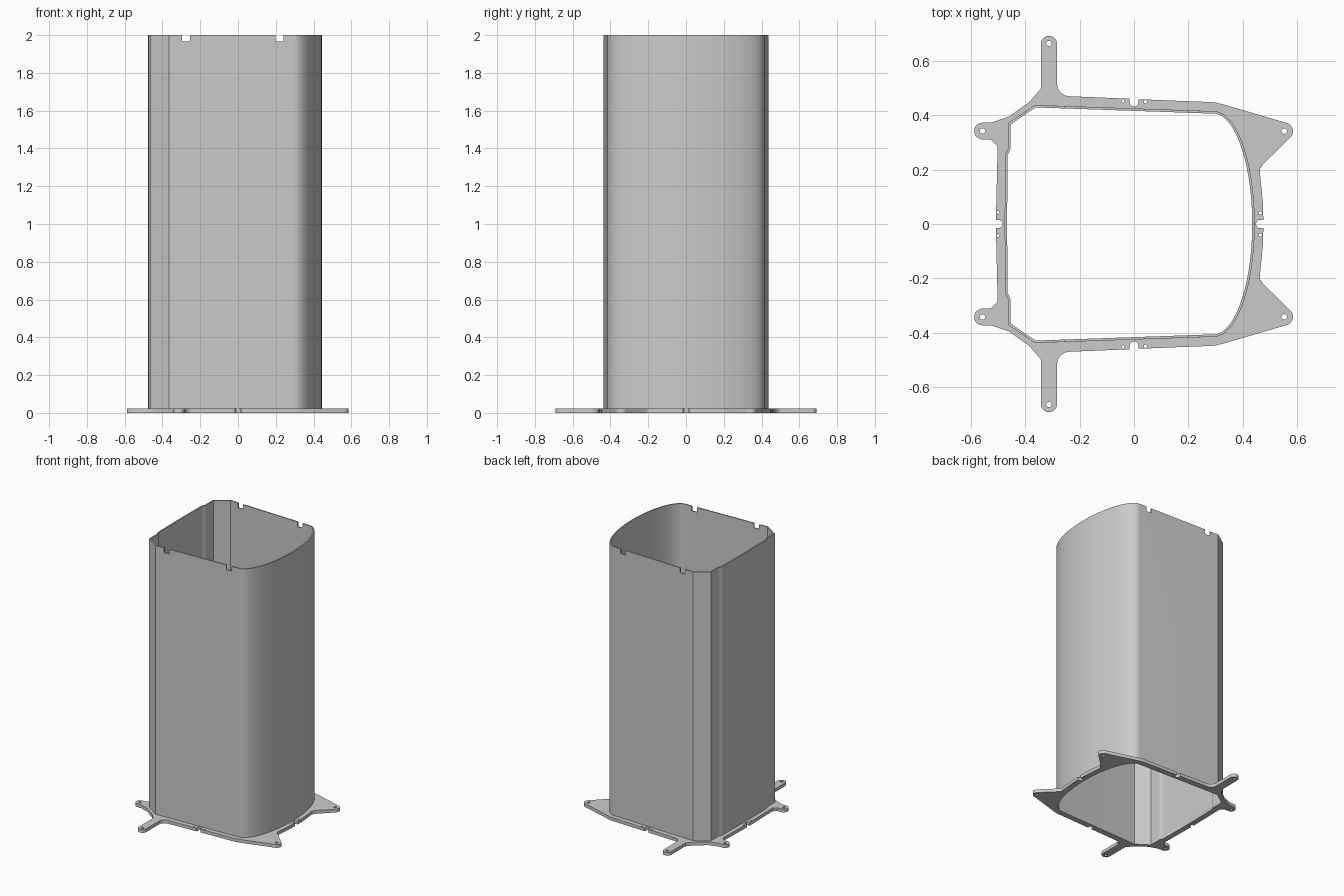
import bpy
import bmesh
from math import sin, cos, pi, radians
from mathutils import Vector, Matrix

cube = bpy.data.objects.get("Cube")
if cube:
    bpy.data.objects.remove(cube, do_unlink=True)

grey = bpy.data.materials.new("plain_grey")
grey.use_nodes = True
colour = (0.6, 0.6, 0.6, 1)
grey.diffuse_color = colour
grey.node_tree.nodes["Principled BSDF"].inputs["Base Color"].default_value = colour


def arc(cx, cy, r, start, end, steps=10):
    """Points on a circular arc, angles in degrees."""
    angles = [radians(start + (end - start) * i / steps) for i in range(steps + 1)]
    return [(cx + r * cos(a), cy + r * sin(a)) for a in angles]


def mirrored(half):
    """Close a half outline by mirroring it front to back."""
    return half + [(x, -y) for x, y in reversed(half) if abs(y) > 1e-5]


def inset(loop, d):
    """Offset a counter-clockwise outline inwards with mitred corners."""
    pts = [Vector(p) for p in loop]
    result = []
    for i, p in enumerate(pts):
        a = (p - pts[i - 1]).normalized()
        b = (pts[(i + 1) % len(pts)] - p).normalized()
        na, nb = Vector((-a.y, a.x)), Vector((-b.y, b.x))
        result.append(tuple(p + (na + nb) * d / (1 + na.dot(nb))))
    return result


def extruded(name, loops, z0, z1):
    """Fill nested outlines and extrude them from z0 to z1."""
    curve = bpy.data.curves.new(name, "CURVE")
    curve.dimensions = "2D"
    curve.fill_mode = "BOTH"
    curve.extrude = (z1 - z0) / 2
    for loop in loops:
        spline = curve.splines.new("POLY")
        spline.points.add(len(loop) - 1)
        for point, (x, y) in zip(spline.points, loop):
            point.co = (x, y, 0, 1)
        spline.use_cyclic_u = True
    temp = bpy.data.objects.new(name + "_outline", curve)
    bpy.context.collection.objects.link(temp)
    bpy.context.view_layer.update()
    mesh = bpy.data.meshes.new_from_object(temp.evaluated_get(bpy.context.evaluated_depsgraph_get()))
    bpy.data.objects.remove(temp, do_unlink=True)
    bm = bmesh.new()
    bm.from_mesh(mesh)
    bmesh.ops.remove_doubles(bm, verts=bm.verts, dist=1e-5)
    bmesh.ops.translate(bm, verts=bm.verts, vec=(0, 0, (z0 + z1) / 2))
    bmesh.ops.recalc_face_normals(bm, faces=bm.faces)
    bm.to_mesh(mesh)
    bm.free()
    mesh.materials.clear()
    mesh.materials.append(grey)
    obj = bpy.data.objects.new(name, mesh)
    bpy.context.collection.objects.link(obj)
    return obj


def smooth(obj, angle):
    bpy.ops.object.select_all(action="DESELECT")
    obj.select_set(True)
    bpy.context.view_layer.objects.active = obj
    bpy.ops.object.shade_smooth_by_angle(angle=radians(angle))


# Tube cross-section: elliptical bow on one side, stepped flat on the other
bow = [(0.295 + 0.149 * cos(i * pi / 48), 0.415 * sin(i * pi / 48)) for i in range(25)]
tube_outer = mirrored(bow + [(-0.365, 0.438), (-0.463, 0.371), (-0.463, 0.28),
                             (-0.474, 0.255), (-0.476, 0)])
tube_inner = inset(tube_outer, 0.009)

# Base plate outline with mounting ears and cable notches
plate_half = (
    arc(0.464, 0, 0.015, 180, 90, 6) + [(0.476, 0.015), (0.474, 0.08), (0.463, 0.19)]
    + [(0.464, 0.203), (0.475, 0.22)]
    + arc(0.553, 0.341, 0.032, -48, 73)
    + [(0.325, 0.441), (0.30, 0.447), (0.27, 0.449), (0.016, 0.459)]
    + arc(0, 0.448, 0.016, 0, -180, 10) + [(-0.016, 0.461)]
    + arc(-0.237, 0.516, 0.046, 270, 180, 8)
    + arc(-0.313, 0.662, 0.03, 0, 180)
    + [(-0.343, 0.498), (-0.384, 0.45), (-0.46, 0.395), (-0.527, 0.373)]
    + arc(-0.557, 0.342, 0.031, 90, 270)
    + [(-0.528, 0.311), (-0.504, 0.289), (-0.502, 0.28), (-0.508, 0.015)]
    + arc(-0.498, 0, 0.015, 90, 0, 6))
holes = [(0.553, 0.341, 0.01), (-0.313, 0.664, 0.01), (-0.557, 0.342, 0.01),
         (0.465, 0.04, 0.006), (-0.5, 0.042, 0.006),
         (-0.04, 0.452, 0.006), (0.042, 0.45, 0.006)]
hole_loops = [arc(x, s * y, r, 0, 345, 23) for x, y, r in holes for s in (1, -1)]
base_plate = extruded("base_plate", [mirrored(plate_half), tube_inner] + hole_loops, 0, 0.024)
smooth(base_plate, 25)

# Tube wall
tube = extruded("tube_wall", [tube_outer, tube_inner], 0.022, 2)

# Notches through the front and back of the top rim
bm = bmesh.new()
for x in (-0.276, 0.219):
    bmesh.ops.create_cube(bm, size=1, matrix=Matrix.Translation((x, 0, 2.015))
                          @ Matrix.Diagonal((0.042, 1.2, 0.1, 1)))
cutter_mesh = bpy.data.meshes.new("notch_cutter")
bm.to_mesh(cutter_mesh)
bm.free()
cutter = bpy.data.objects.new("notch_cutter", cutter_mesh)
bpy.context.collection.objects.link(cutter)
cut = tube.modifiers.new("rim_notches", "BOOLEAN")
cut.operation = "DIFFERENCE"
cut.solver = "EXACT"
cut.object = cutter
bpy.ops.object.select_all(action="DESELECT")
tube.select_set(True)
bpy.context.view_layer.objects.active = tube
bpy.ops.object.modifier_apply(modifier=cut.name)
bpy.data.objects.remove(cutter, do_unlink=True)
smooth(tube, 20)
